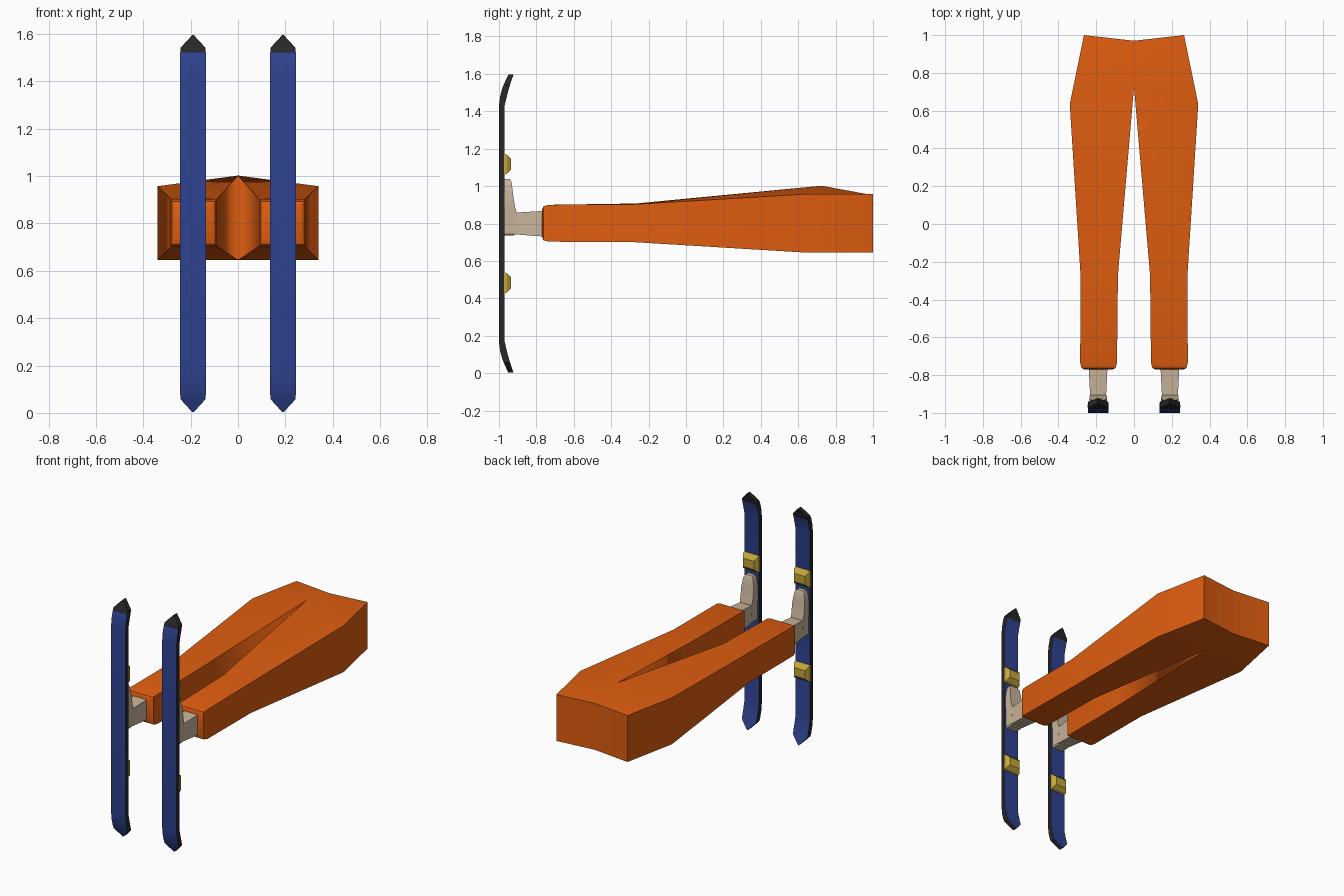
import bpy, bmesh

if "Cube" in bpy.data.objects:
    bpy.data.objects.remove(bpy.data.objects["Cube"])

def material(name, rgb):
    m = bpy.data.materials.new(name)
    m.diffuse_color = (*rgb, 1)
    m.use_nodes = True
    m.node_tree.nodes["Principled BSDF"].inputs["Base Color"].default_value = m.diffuse_color
    return m

orange = material("orange_cloth", (0.74, 0.11, 0.005))
beige = material("boot_beige", (0.58, 0.46, 0.33))
blue = material("ski_blue", (0.028, 0.055, 0.28))
black = material("ski_black", (0.02, 0.02, 0.022))
gold = material("binding_gold", (0.55, 0.38, 0.04))
CX = 0.19   # centre line of each leg and ski

def loft(name, rings, mats, merge=False, caps=(True, True), pick=None, angle=None):
    """Skin a list of 4-point rings, mirrored across x = 0.
    pick(segment, side) returns a material index."""
    bm = bmesh.new()
    vs = [[bm.verts.new(p) for p in r] for r in rings]
    for i in range(len(vs) - 1):
        a, b = vs[i], vs[i + 1]
        for k in range(4):
            j = (k + 1) % 4
            # leave the faces lying in the mirror plane open
            if merge and all(abs(v.co.x) < 1e-6 for v in (a[k], a[j], b[j], b[k])):
                continue
            f = bm.faces.new((a[k], a[j], b[j], b[k]))
            f.material_index = pick(i, k) if pick else 0
    for use, r, i in ((caps[0], vs[0], 0), (caps[1], vs[-1], len(vs) - 2)):
        if use:
            f = bm.faces.new(r)
            f.material_index = pick(i, 1) if pick else 0
    bmesh.ops.recalc_face_normals(bm, faces=bm.faces)
    # the open half shell must face outwards: test its largest +x side
    side = max(bm.faces, key=lambda f: f.calc_center_median().x)
    if side.normal.x < 0:
        bmesh.ops.reverse_faces(bm, faces=bm.faces)
    me = bpy.data.meshes.new(name)
    bm.to_mesh(me)
    bm.free()
    for m in mats:
        me.materials.append(m)
    ob = bpy.data.objects.new(name, me)
    bpy.context.collection.objects.link(ob)
    mod = ob.modifiers.new("mirror", 'MIRROR')
    mod.use_mirror_merge = merge
    if angle:
        bpy.ops.object.select_all(action='DESELECT')
        ob.select_set(True)
        bpy.context.view_layer.objects.active = ob
        bpy.ops.object.shade_smooth_by_angle(angle=angle)
    return ob

# Trousers: inner x, inner y, inner top z, outer x, outer y, outer top z, bottom z
trouser = [
    (0.113, -0.770, 0.875, 0.262, -0.770, 0.875, 0.728),
    (0.097, -0.762, 0.892, 0.278, -0.762, 0.892, 0.710),
    (0.090, -0.735, 0.900, 0.285, -0.735, 0.900, 0.703),
    (0.085, -0.270, 0.907, 0.283, -0.270, 0.903, 0.700),
    (0.000, 0.725, 1.002, 0.340, 0.635, 0.957, 0.645),
    (0.000, 0.970, 0.957, 0.265, 1.000, 0.957, 0.645),
]
loft("trousers", [[(xi, yi, b), (xo, yo, b), (xo, yo, to), (xi, yi, ti)]
                  for xi, yi, ti, xo, yo, to, b in trouser],
     [orange], merge=True, angle=0.5)

# Ankle and boot: shaft along y, toe along z
def rect_y(y, h, z0, z1):
    return [(CX - h, y, z0), (CX + h, y, z0), (CX + h, y, z1), (CX - h, y, z1)]

loft("ankle", [rect_y(-0.755, 0.050, 0.730, 0.868), rect_y(-0.915, 0.042, 0.742, 0.858)],
     [beige], caps=(True, False))

def rect_z(z, h, y0, y1):
    return [(CX - h, y0, z), (CX + h, y0, z), (CX + h, y1, z), (CX - h, y1, z)]

boot = [(0.735, 0.036, -0.920), (0.745, 0.043, -0.913), (0.858, 0.043, -0.905),
        (0.885, 0.046, -0.914), (0.960, 0.046, -0.925), (1.020, 0.036, -0.932),
        (1.038, 0.026, -0.942)]
loft("boot", [rect_z(z, h, -0.972, y) for z, h, y in boot], [beige], angle=0.5)

# Skis: z, half width, sole y, deck y
end = [(0.003, 0.002, -0.950, -0.922), (0.030, 0.028, -0.963, -0.932),
       (0.058, 0.053, -0.975, -0.941), (0.078, 0.054, -0.983, -0.947),
       (0.120, 0.054, -0.994, -0.958), (0.170, 0.054, -1.000, -0.970)]
stations = end + [(1.599 - z, h, a, b) for z, h, a, b in reversed(end)]
tip_start = len(stations) - 4

def ski_colour(seg, side):
    # side walls and the upper tip are black
    return 1 if side in (1, 3) or seg >= tip_start else 0

loft("skis", [rect_z(z, h, a, b) for z, h, a, b in stations],
     [blue, black], pick=ski_colour, angle=0.5)

# Bindings: bevelled blocks on the deck above and below the boot
for name, z in (("toe_binding", 1.117), ("heel_binding", 0.483)):
    rings = []
    for y, hx, hz in ((-0.972, 0.055, 0.057), (-0.957, 0.055, 0.050), (-0.935, 0.040, 0.028)):
        rings.append(rect_y(y, hx, z - hz, z + hz))
    loft(name, rings, [gold])
